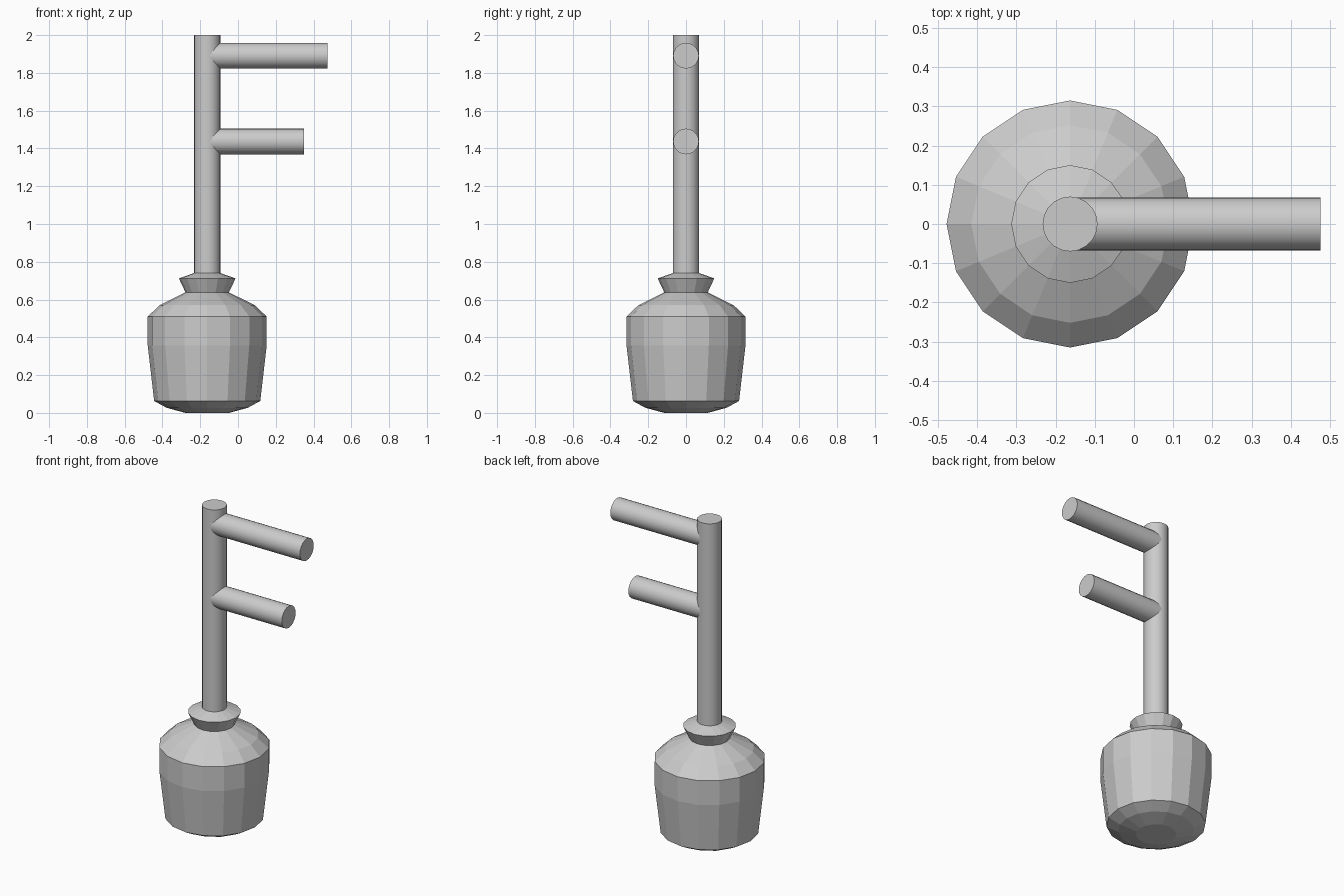
import bpy, bmesh, math
from mathutils import Vector

if "Cube" in bpy.data.objects:
    bpy.data.objects.remove(bpy.data.objects["Cube"])

CX = -0.163  # shared vertical axis of body and post


def lathe(name, profile, sides):
    """Spin (radius, z) rings into a closed faceted solid."""
    bm = bmesh.new()
    rings = [[bm.verts.new((r * math.cos(2 * math.pi * i / sides),
                            r * math.sin(2 * math.pi * i / sides), z))
              for i in range(sides)] for r, z in profile]
    for a, b in zip(rings, rings[1:]):
        for i in range(sides):
            j = (i + 1) % sides
            bm.faces.new((a[i], a[j], b[j], b[i]))
    bm.faces.new(rings[0][::-1])
    bm.faces.new(rings[-1])
    mesh = bpy.data.meshes.new(name)
    bm.to_mesh(mesh)
    bm.free()
    obj = bpy.data.objects.new(name, mesh)
    obj.location.x = CX
    bpy.context.collection.objects.link(obj)
    return obj


def rod(name, start, end, radius, sides=20):
    """Smooth-sided cylinder between two points."""
    start, end = Vector(start), Vector(end)
    axis = end - start
    bpy.ops.mesh.primitive_cylinder_add(
        vertices=sides, radius=radius, depth=axis.length,
        location=(start + end) / 2, rotation=axis.to_track_quat('Z', 'Y').to_euler())
    obj = bpy.context.object
    obj.name = name
    bpy.ops.object.shade_smooth_by_angle(angle=math.radians(40))
    return obj


# Faceted pot-shaped body with pinched neck and flared collar
lathe("body", [(0.115, 0.0), (0.215, 0.027), (0.281, 0.063), (0.315, 0.358),
               (0.315, 0.51), (0.252, 0.57), (0.115, 0.638),
               (0.15, 0.712), (0.07, 0.74)], 16)

# Upright post
rod("post", (CX, 0, 0.73), (CX, 0, 2.0), 0.07)

# Two side arms, both pointing to +x
for name, z, tip in (("upper_arm", 1.891, 0.475), ("lower_arm", 1.437, 0.35)):
    rod(name, (CX, 0, z), (tip, 0, z), 0.068)
